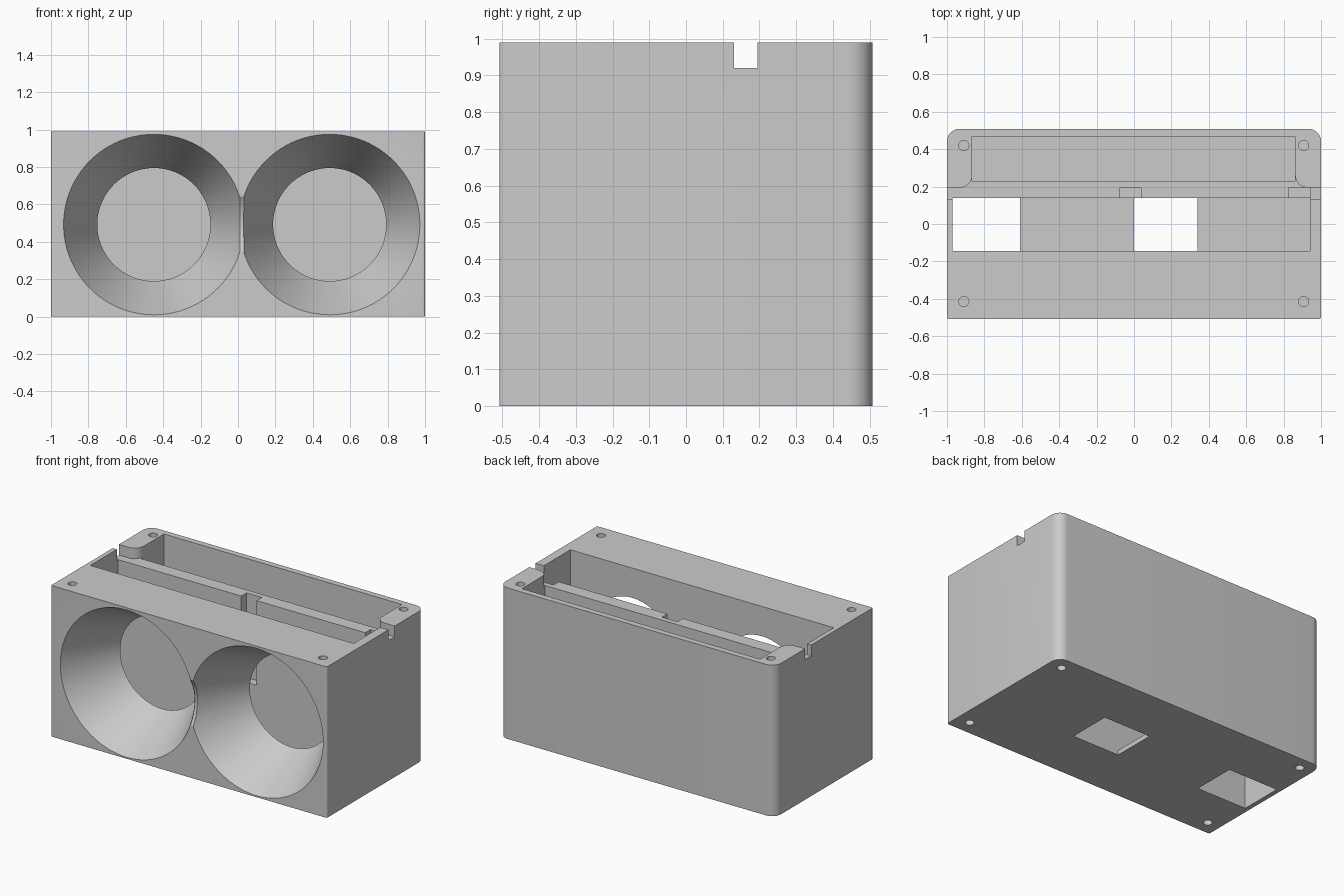
import bpy, bmesh, math
from mathutils import Matrix, Vector

if "Cube" in bpy.data.objects:
    bpy.data.objects.remove(bpy.data.objects["Cube"])

W, D0, D1, H = 1.0, -0.508, 0.508, 0.99   # half width, front, back, height
MID = 0.4925                              # height of the funnel axes
FLOOR = 0.03

grey = bpy.data.materials.new("light grey plastic")
grey.diffuse_color = (0.6, 0.6, 0.6, 1)
grey.use_nodes = True
grey.node_tree.nodes["Principled BSDF"].inputs["Base Color"].default_value = grey.diffuse_color


def make(name, bm):
    bmesh.ops.recalc_face_normals(bm, faces=bm.faces)
    mesh = bpy.data.meshes.new(name)
    bm.to_mesh(mesh)
    bm.free()
    obj = bpy.data.objects.new(name, mesh)
    bpy.context.collection.objects.link(obj)
    return obj


def prism(name, pts, z0, z1):
    bm = bmesh.new()
    face = bm.faces.new([bm.verts.new((x, y, z0)) for x, y in pts])
    ext = bmesh.ops.extrude_face_region(bm, geom=[face])
    verts = [v for v in ext["geom"] if isinstance(v, bmesh.types.BMVert)]
    bmesh.ops.translate(bm, verts=verts, vec=(0, 0, z1 - z0))
    return make(name, bm)


def box(name, x0, x1, y0, y1, z0, z1):
    return prism(name, [(x0, y0), (x1, y0), (x1, y1), (x0, y1)], z0, z1)


def cone(name, r1, r2, depth, loc, axis, segs):
    bm = bmesh.new()
    rot = Vector(axis).to_track_quat('Z', 'Y').to_matrix().to_4x4()
    bmesh.ops.create_cone(bm, cap_ends=True, segments=segs, radius1=r1, radius2=r2,
                          depth=depth, matrix=Matrix.Translation(loc) @ rot)
    return make(name, bm)


def arc(cx, cy, r, a0, a1, n):
    return [(cx + r * math.cos(math.radians(a0 + (a1 - a0) * i / n)),
             cy + r * math.sin(math.radians(a0 + (a1 - a0) * i / n))) for i in range(n + 1)]


# Housing block: wide rounds at the back, tiny ones at the front
s, b = 0.01, 0.065
outline = (arc(-W + s, D0 + s, s, 180, 270, 4) + arc(W - s, D0 + s, s, 270, 360, 4)
           + arc(W - b, D1 - b, b, 0, 90, 12) + arc(-W + b, D1 - b, b, 90, 180, 12))
housing = prism("housing", outline, 0, H)

cutters = []
# Main chamber, rear chamber
cutters.append(box("main_chamber", -0.97, 0.94, -0.145, 0.14, FLOOR, H + 0.1))
cutters.append(box("rear_chamber", -0.865, 0.862, 0.23, 0.468, FLOOR, H + 0.1))
# Lowered partition top: full width groove flaring between rounded corner posts
r = 0.065
groove = ([(-1.1, 0.13), (1.1, 0.13), (1.1, 0.195)]
          + arc(0.862 + r, 0.195 + r, r, 270, 180, 8)
          + arc(-0.865 - r, 0.195 + r, r, 0, -90, 8) + [(-1.1, 0.195)])
cutters.append(prism("partition_groove", groove, 0.92, H + 0.1))
# Upright cable slots in the partition
for x0, x1 in ((-0.075, 0.037), (0.825, 0.94)):
    cutters.append(box("cable_slot", x0, x1, 0.12, 0.195, 0.365, H + 0.1))
# Openings in the floor
for x0, x1 in ((-0.97, -0.61), (0.0, 0.34)):
    cutters.append(box("floor_opening", x0, x1, -0.145, 0.14, -0.1, 0.1))
# Funnels in the front
for x in (-0.45, 0.49):
    cutters.append(cone("funnel", 0.4925, 0.2925, 0.403, (x, -0.3265, MID), (0, 1, 0), 96))
# Dished ridge where the funnels meet
cutters.append(cone("ridge_dish", 0.2725, 0.2725, 0.020, (0.021, D0 - 0.2275, MID), (1, 0, 0), 96))
# Screw holes, top and bottom
for x in (-0.91, 0.907):
    for y in (-0.415, 0.42):
        for z in (0, H):
            cutters.append(cone("screw_hole", 0.027, 0.027, 0.24, (x, y, z), (0, 0, 1), 24))

bpy.context.view_layer.objects.active = housing
for c in cutters:
    mod = housing.modifiers.new("cut", 'BOOLEAN')
    mod.operation = 'DIFFERENCE'
    mod.solver = 'EXACT'
    mod.object = c
    bpy.ops.object.modifier_apply(modifier=mod.name)
for c in cutters:
    bpy.data.objects.remove(c)

housing.data.materials.clear()
housing.data.materials.append(grey)
bpy.ops.object.select_all(action='DESELECT')
housing.select_set(True)
bpy.ops.object.shade_smooth_by_angle(angle=math.radians(30))
